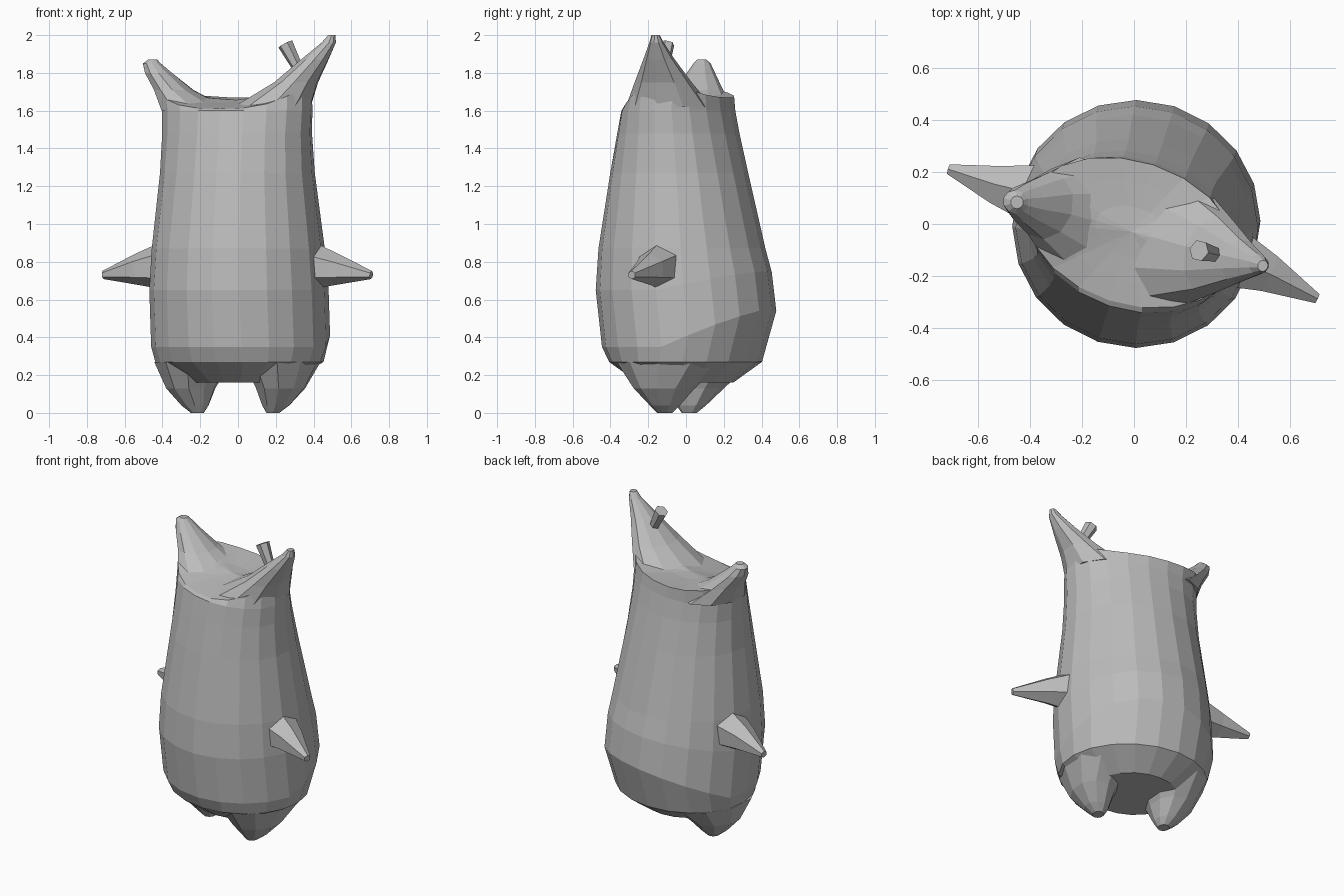
import bpy, bmesh, math
from mathutils import Vector, Matrix

old = bpy.data.objects.get("Cube")
if old:
    bpy.data.objects.remove(old, do_unlink=True)

SEG = 20
TWIST = Matrix.Rotation(math.radians(-18), 4, 'Z')

grey = bpy.data.materials.new("plain_grey")
grey.use_nodes = True
COLOUR = (0.5, 0.5, 0.5, 1)
grey.diffuse_color = COLOUR
grey.node_tree.nodes["Principled BSDF"].inputs["Base Color"].default_value = COLOUR


def loft(name, rings):
    """Skin closed rings of points and close both ends."""
    bm = bmesh.new()
    loops = [[bm.verts.new(TWIST @ Vector(p)) for p in ring] for ring in rings]
    n = len(rings[0])
    for a, b in zip(loops, loops[1:]):
        for i in range(n):
            j = (i + 1) % n
            bm.faces.new((a[i], a[j], b[j], b[i]))
    for end in (loops[0], loops[-1]):
        mid = bm.verts.new(sum((v.co for v in end), Vector()) / n)
        for i in range(n):
            bm.faces.new((end[i], end[(i + 1) % n], mid))
    bmesh.ops.recalc_face_normals(bm, faces=bm.faces)
    mesh = bpy.data.meshes.new(name)
    bm.to_mesh(mesh)
    bm.free()
    mesh.materials.append(grey)
    ob = bpy.data.objects.new(name, mesh)
    bpy.context.collection.objects.link(ob)


def oval(z, cx, cy, a, b, sides):
    """Level oval ring."""
    return [(cx + a * math.cos(t), cy + b * math.sin(t), z)
            for t in (math.tau * i / sides for i in range(sides))]


def tube(name, stations, sides=6):
    """Tapered limb through (centre, radius) stations."""
    axis = Vector(stations[-1][0]) - Vector(stations[0][0])
    turn = axis.to_track_quat('Z', 'Y')
    rings = []
    for centre, r in stations:
        rings.append([Vector(centre) + turn @ Vector((r * math.cos(t), r * math.sin(t), 0))
                      for t in (math.tau * (i + 0.5) / sides for i in range(sides))])
    loft(name, rings)


# Body: stacked ovals (height, rise at back, half width, half depth, y centre)
levels = [(0.16, 0, 0.27, 0.25, 0.0), (0.27, 0, 0.45, 0.40, 0.0),
          (0.35, 0.2, 0.475, 0.46, 0.02), (0.65, 0.1, 0.475, 0.465, -0.01),
          (0.87, 0, 0.46, 0.44, -0.02), (1.27, 0, 0.415, 0.36, -0.035),
          (1.48, 0, 0.405, 0.315, -0.04), (1.60, 0, 0.41, 0.29, -0.04)]
angles = [math.tau * i / SEG for i in range(SEG)]
rings = []
for z, rise, a, b, cy in levels:
    rings.append([(0.008 + a * math.cos(t), cy + b * math.sin(t),
                   z + rise * max(0, math.sin(t))) for t in angles])

# Rim: lifts towards the ears, and dips in front
rim = []
for t in angles:
    lift = (0.10 if math.cos(t) > 0 else 0.07) * abs(math.cos(t)) ** 3
    rim.append(Vector((0.415 * math.cos(t), -0.035 + 0.275 * math.sin(t),
                       1.64 + 0.03 * math.sin(t) + lift)))
rings.append(rim)

# Saddle shaped top between the ears
for f in (0.7, 0.35):
    rings.append([(p.x * f, -0.03 + (p.y + 0.03) * f, 1.65 + (p.z - 1.65) * f ** 1.25)
                  for p in rim])
loft("body", rings)

# Ears: one tall and pointed, one short and blunt
tall_ear = [(1.62, 0.20, -0.03, 0.21, 0.23), (1.75, 0.33, -0.02, 0.115, 0.155),
            (1.87, 0.43, -0.01, 0.075, 0.085), (1.96, 0.505, 0, 0.04, 0.038),
            (2.0, 0.522, 0, 0.02, 0.022)]
short_ear = [(1.60, -0.22, -0.03, 0.19, 0.22), (1.71, -0.345, -0.04, 0.105, 0.13),
             (1.80, -0.425, -0.055, 0.075, 0.075), (1.85, -0.46, -0.06, 0.05, 0.045),
             (1.87, -0.455, -0.06, 0.025, 0.025)]
for name, ear in (("left_ear", tall_ear), ("right_ear", short_ear)):
    loft(name, [oval(*level, 10) for level in ear])

# Small stalk beside the tall ear
tube("stalk", [((0.33, -0.015, 1.84), 0.03), ((0.27, -0.02, 1.953), 0.042)])

# Arms and legs, mirrored
for side, s, reach, tip_y in (("left", 1, 0.76, -0.055), ("right", -1, 0.745, -0.02)):
    tube(side + "_arm", [((s * 0.42, -0.01, 0.775), 0.125), ((s * 0.55, -0.02, 0.76), 0.085),
                         ((s * reach, tip_y, 0.73), 0.022)])
    leg = [(0.27, 0.25, -0.01, 0.195, 0.29), (0.13, 0.25, -0.04, 0.13, 0.165),
           (0.04, 0.225, -0.045, 0.075, 0.08), (0.0, 0.21, -0.05, 0.035, 0.04)]
    loft(side + "_leg", [oval(z, s * cx, cy, a, b, 10) for z, cx, cy, a, b in leg])
